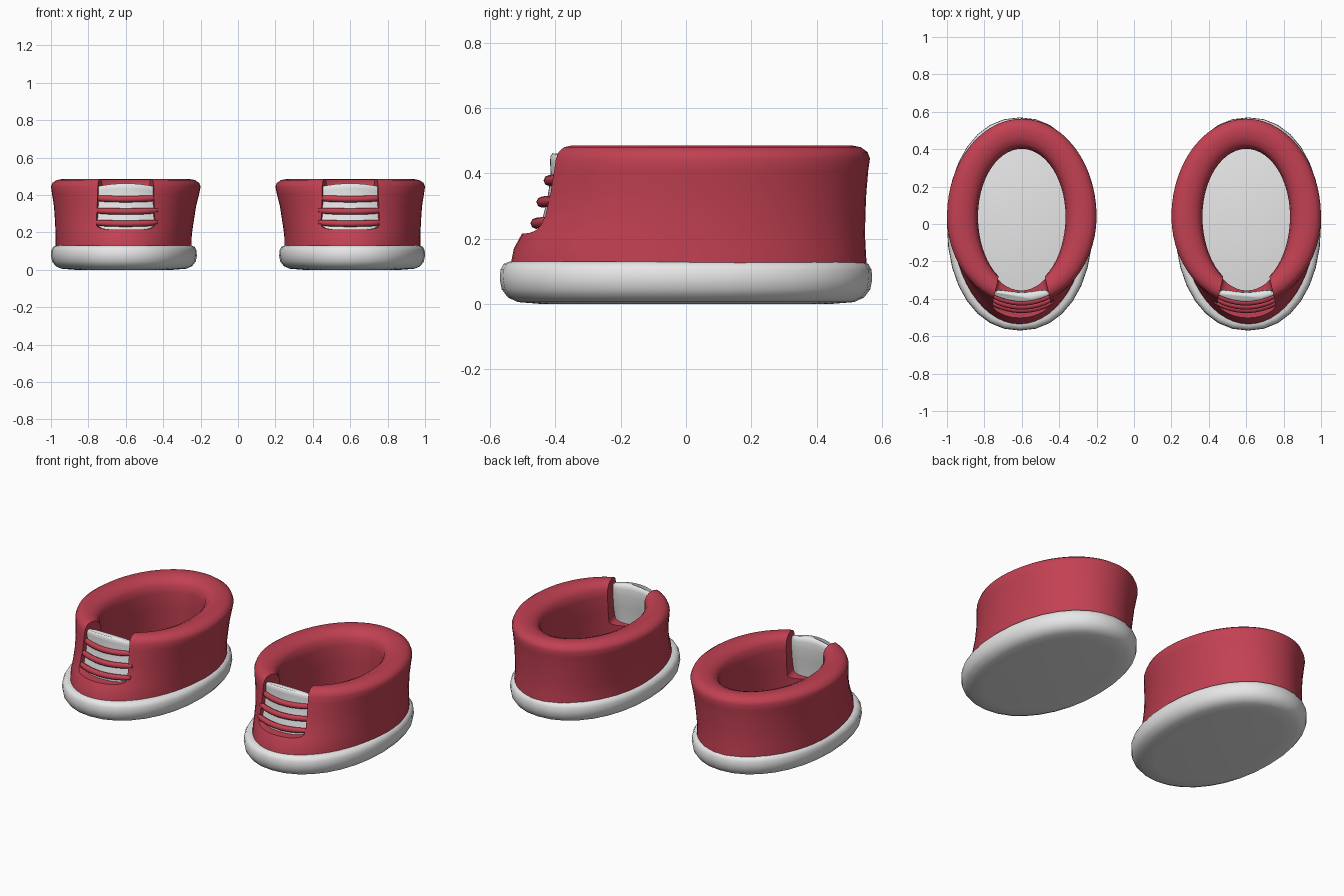
import bpy, bmesh, math

if "Cube" in bpy.data.objects:
    bpy.data.objects.remove(bpy.data.objects["Cube"])


def material(name, rgb):
    m = bpy.data.materials.new(name)
    m.diffuse_color = (*rgb, 1)
    m.use_nodes = True
    m.node_tree.nodes["Principled BSDF"].inputs["Base Color"].default_value = m.diffuse_color
    return m


RED = material("red fabric", (0.54, 0.052, 0.085))
WHITE = material("white rubber", (0.8, 0.8, 0.8))


def oval(cx, half, front, back, z, n, power=2.0, widest=0.04):
    """Egg-shaped ring whose widest point lies at y = widest."""
    ring = []
    for i in range(n):
        a = 2 * math.pi * i / n
        c, s = math.cos(a), math.sin(a)
        ex = math.copysign(abs(c) ** (2 / power), c)
        ey = math.copysign(abs(s) ** (2 / power), s)
        depth = back - widest if s > 0 else widest - front
        ring.append((cx + half * ex, widest + depth * ey, z))
    return ring


def loft(name, rings, mat, caps=True, loop=False):
    bm = bmesh.new()
    rows = [[bm.verts.new(p) for p in r] for r in rings]
    n = len(rows[0])
    pairs = list(zip(rows, rows[1:]))
    if loop:
        pairs.append((rows[-1], rows[0]))
    for a, b in pairs:
        for i in range(n):
            j = (i + 1) % n
            bm.faces.new((a[i], a[j], b[j], b[i]))
    if caps and not loop:
        bm.faces.new(rows[0])
        bm.faces.new(rows[-1])
    bmesh.ops.recalc_face_normals(bm, faces=bm.faces)
    me = bpy.data.meshes.new(name)
    bm.to_mesh(me)
    bm.free()
    ob = bpy.data.objects.new(name, me)
    bpy.context.collection.objects.link(ob)
    me.materials.append(mat)
    return ob


def finish(ob, angle=45):
    """Smooth the part and mirror it into the second shoe."""
    bpy.ops.object.select_all(action='DESELECT')
    ob.select_set(True)
    bpy.context.view_layer.objects.active = ob
    bpy.ops.object.shade_smooth_by_angle(angle=math.radians(angle))
    ob.modifiers.new("pair", 'MIRROR').use_mirror_merge = False


# Sole: rounded slab, (inset, z) profile
profile = [(0.13, 0.0), (0.055, 0.006), (0.025, 0.02), (0.006, 0.045), (0, 0.075),
           (0.002, 0.105), (0.012, 0.123), (0.03, 0.13)]
sole = loft("sole", [oval(0.61, 0.39 - d, -0.57 + d, 0.57 - d, z, 32, 2.15, 0.0)
                     for d, z in profile], WHITE)
finish(sole, 50)

# Upper: thick wall, outside up over the padded rim and down the inside
wall = [  # centre x, half width, front y, back y, z
    (0.612, 0.364, -0.537, 0.553, 0.12), (0.612, 0.364, -0.527, 0.550, 0.17),
    (0.610, 0.366, -0.505, 0.548, 0.21), (0.607, 0.372, -0.475, 0.549, 0.27),
    (0.604, 0.380, -0.455, 0.552, 0.34), (0.601, 0.394, -0.440, 0.558, 0.41),
    (0.600, 0.400, -0.433, 0.563, 0.445), (0.600, 0.392, -0.425, 0.556, 0.465),
    (0.600, 0.370, -0.410, 0.535, 0.480), (0.600, 0.335, -0.385, 0.505, 0.486),
    (0.600, 0.295, -0.360, 0.465, 0.482), (0.600, 0.262, -0.345, 0.430, 0.468),
    (0.600, 0.242, -0.337, 0.410, 0.445), (0.600, 0.234, -0.337, 0.402, 0.40),
    (0.602, 0.236, -0.350, 0.402, 0.30), (0.604, 0.245, -0.362, 0.408, 0.12)]
upper = loft("upper", [oval(*r, 56) for r in wall], RED, loop=True)


# Lace opening: round-bottomed wedge cut through the front
def slot(y, half):
    pts = [(-half, 0.7)]
    for k in range(13):
        a = math.pi + math.pi * k / 12
        c, s = math.cos(a), math.sin(a)
        pts.append((math.copysign(abs(c) ** 0.5, c) * half if abs(c) > 1e-6 else 0,
                    0.265 - 0.05 * abs(s) ** 0.5))
    pts.append((half, 0.7))
    return [(0.6 + x, y, z) for x, z in pts]


cutter = loft("opening_cutter", [slot(-0.65, 0.205), slot(-0.15, 0.095)], RED)
cutter.hide_render = True
cut = upper.modifiers.new("opening", 'BOOLEAN')
cut.operation = 'DIFFERENCE'
cut.solver = 'EXACT'
cut.object = cutter
bpy.context.view_layer.objects.active = upper
bpy.ops.object.modifier_apply(modifier="opening")
bpy.data.objects.remove(cutter)
finish(upper, 50)


# Tongue: padded curved plate behind the laces
def tongue_ring(z, y, thick):
    front, rear = [], []
    for k in range(13):
        t = -1 + k / 6
        bend = 0.042 * t * t
        drop = 0.018 * t * t if z > 0.4 else 0
        edge = thick * (1 - 0.5 * t ** 6)
        front.append((0.6 + 0.162 * t, y + bend, z - drop))
        rear.append((0.6 + 0.152 * t, y + edge + bend * 0.7, z - drop))
    return front + rear[::-1]


tongue = loft("tongue", [tongue_ring(*r) for r in (
    (0.19, -0.455, 0.07), (0.25, -0.442, 0.06), (0.32, -0.425, 0.055),
    (0.39, -0.414, 0.05), (0.435, -0.416, 0.052), (0.453, -0.415, 0.047),
    (0.462, -0.408, 0.03))], WHITE)
finish(tongue, 60)

# Laces: three bowed tubes across the opening
for i, (z, y) in enumerate([(0.247, -0.459), (0.312, -0.441), (0.378, -0.419)]):
    rings = []
    for k in range(13):
        t = -1 + k / 6
        r = 0.017 * (1 - 0.35 * t ** 8)
        cy, cz = y + 0.045 * t * t, z + 0.006 * t * t
        rings.append([(0.6 + 0.172 * t, cy + r * math.cos(a), cz + r * math.sin(a))
                      for a in (math.pi * j / 4 for j in range(8))])
    finish(loft(f"lace_{i + 1}", rings, RED), 60)
